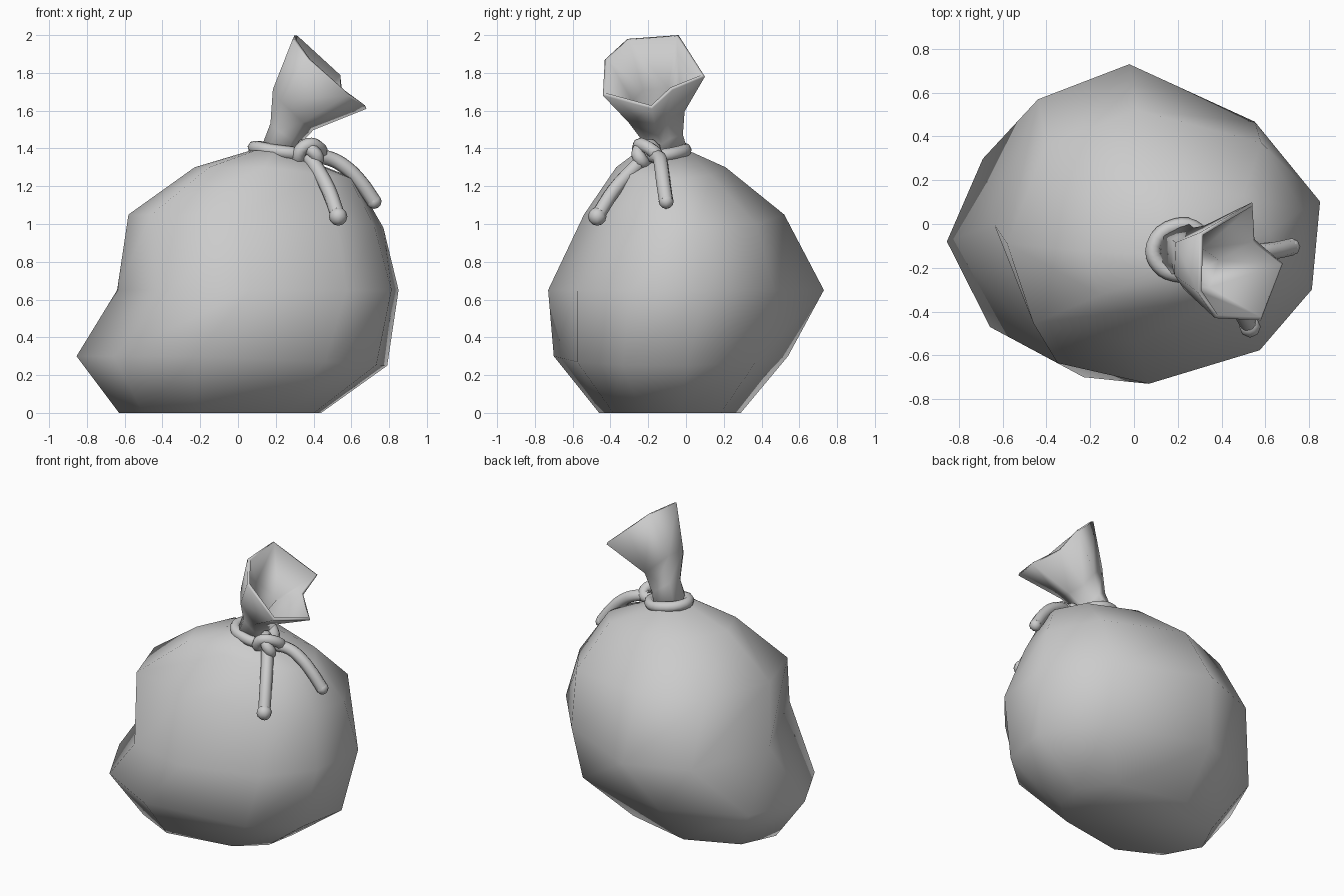
import bpy, bmesh
from math import radians
from mathutils import Vector

if "Cube" in bpy.data.objects:
    bpy.data.objects.remove(bpy.data.objects["Cube"])


def loft(name, rings, cap_bottom=False, cap_top=False):
    """Skin a list of equal-length rings, listed bottom to top."""
    bm = bmesh.new()
    vr = [[bm.verts.new(p) for p in r] for r in rings]
    n = len(rings[0])
    for a, b in zip(vr, vr[1:]):
        for i in range(n):
            j = (i + 1) % n
            bm.faces.new((a[i], a[j], b[j], b[i]))
    if cap_bottom:
        bm.faces.new(vr[0][::-1])
    if cap_top:
        bm.faces.new(vr[-1])
    me = bpy.data.meshes.new(name)
    bm.to_mesh(me)
    bm.free()
    me.shade_smooth()
    ob = bpy.data.objects.new(name, me)
    bpy.context.collection.objects.link(ob)
    return ob


# Sack body: lopsided nine-sided cross-sections on a unit circle
LOW = ((1, .14), (.69, .72), (-.17, 1), (-.80, .61), (-1, 0),
       (-.76, -.63), (-.24, -1), (.60, -.80), (.93, -.41))
MIDDLE = ((1, .14), (.60, .64), (-.17, 1), (-.73, .78), (-1, 0),
          (-.61, -.87), (-.05, -1), (.63, -.79), (.95, -.41))
HIGH = ((1, .14), (.72, .72), (-.12, 1), (-.73, .70), (-1, -.15),
        (-.82, -.84), (-.12, -1), (.63, -.78), (.93, -.37))


def body_ring(shape, x0, x1, y0, y1, z, drop=0):
    """Fit a cross-section to x and y limits; its right side sags by drop."""
    return [((x0 + x1) / 2 + c * (x1 - x0) / 2,
             (y0 + y1) / 2 + s * (y1 - y0) / 2,
             z - drop * max(c, 0)) for c, s in shape]


loft("sack_body", [body_ring(*r) for r in (
    (LOW, -0.63, 0.44, -0.46, 0.29, 0),
    (LOW, -0.855, 0.79, -0.70, 0.54, 0.30, 0.05),
    (MIDDLE, -0.64, 0.85, -0.73, 0.73, 0.65),
    (HIGH, -0.58, 0.77, -0.54, 0.52, 1.05, 0.07),
    (HIGH, -0.23, 0.62, -0.37, 0.21, 1.30, 0.06),
    (HIGH, 0.07, 0.34, -0.25, 0.01, 1.39, 0.04))], True, True)

# Flared cloth mouth above the tie
RIM = [Vector(p) for p in (
    (0.30, -0.04, 2.00), (0.29, -0.31, 1.98), (0.37, -0.43, 1.87),
    (0.58, -0.44, 1.68), (0.68, -0.18, 1.61), (0.55, -0.07, 1.71),
    (0.54, 0.10, 1.78))]
MID = sum(RIM, Vector()) / len(RIM)


def mouth_ring(centre, k, kz):
    c = Vector(centre)
    return [c + Vector((d.x * k, d.y * k, d.z * kz)) for d in (p - MID for p in RIM)]


mouth = loft("sack_mouth", [mouth_ring((0.20, -0.12, 1.37), 0.46, 0.1),
                            mouth_ring((0.245, -0.135, 1.48), 0.40, 0.3),
                            mouth_ring((0.285, -0.17, 1.61), 0.55, 0.58),
                            RIM])
mod = mouth.modifiers.new("cloth_thickness", "SOLIDIFY")
mod.thickness = 0.02
mod.offset = -1


# Rope parts: round tubes along smooth paths
def rope(name, pts, r=0.036, closed=False):
    cu = bpy.data.curves.new(name, "CURVE")
    cu.dimensions = "3D"
    cu.bevel_depth = r
    cu.bevel_resolution = 2
    cu.use_fill_caps = True
    sp = cu.splines.new("BEZIER")
    sp.bezier_points.add(len(pts) - 1)
    for bp, p in zip(sp.bezier_points, pts):
        bp.co = p
        bp.handle_left_type = bp.handle_right_type = "AUTO"
    sp.use_cyclic_u = closed
    sp.resolution_u = 4
    ob = bpy.data.objects.new(name, cu)
    bpy.context.collection.objects.link(ob)
    bpy.ops.object.select_all(action="DESELECT")
    ob.select_set(True)
    bpy.context.view_layer.objects.active = ob
    bpy.ops.object.convert(target="MESH")
    bpy.ops.object.shade_smooth_by_angle(angle=radians(60))
    return ob


rope("rope_ring", [(0.35, -0.17, 1.36), (0.29, -0.03, 1.38), (0.19, -0.01, 1.395),
                   (0.09, -0.10, 1.405), (0.115, -0.19, 1.40), (0.20, -0.23, 1.385),
                   (0.31, -0.22, 1.37)], closed=True)

# Knot: two interlocking small loops
rope("knot_loop_upper", [(0.32, -0.22, 1.34), (0.35, -0.25, 1.41), (0.42, -0.21, 1.41),
                         (0.43, -0.15, 1.36), (0.38, -0.16, 1.35)], closed=True)
rope("knot_loop_lower", [(0.34, -0.17, 1.40), (0.39, -0.25, 1.39), (0.42, -0.24, 1.34),
                         (0.37, -0.21, 1.33)], closed=True)

# Loose rope ends with knobbed tips
ENDS = (("front", [(0.38, -0.22, 1.35), (0.42, -0.28, 1.29), (0.48, -0.38, 1.18),
                   (0.53, -0.47, 1.04)], 0.049),
        ("side", [(0.40, -0.17, 1.36), (0.49, -0.14, 1.345), (0.57, -0.13, 1.30),
                  (0.65, -0.12, 1.22), (0.72, -0.105, 1.12)], 0.04))
for side, path, r in ENDS:
    rope(f"rope_end_{side}", path, 0.039)
    bpy.ops.mesh.primitive_uv_sphere_add(segments=8, ring_count=6, radius=r, location=path[-1])
    tip = bpy.context.object
    tip.name = f"rope_tip_{side}"
    tip.data.shade_smooth()
